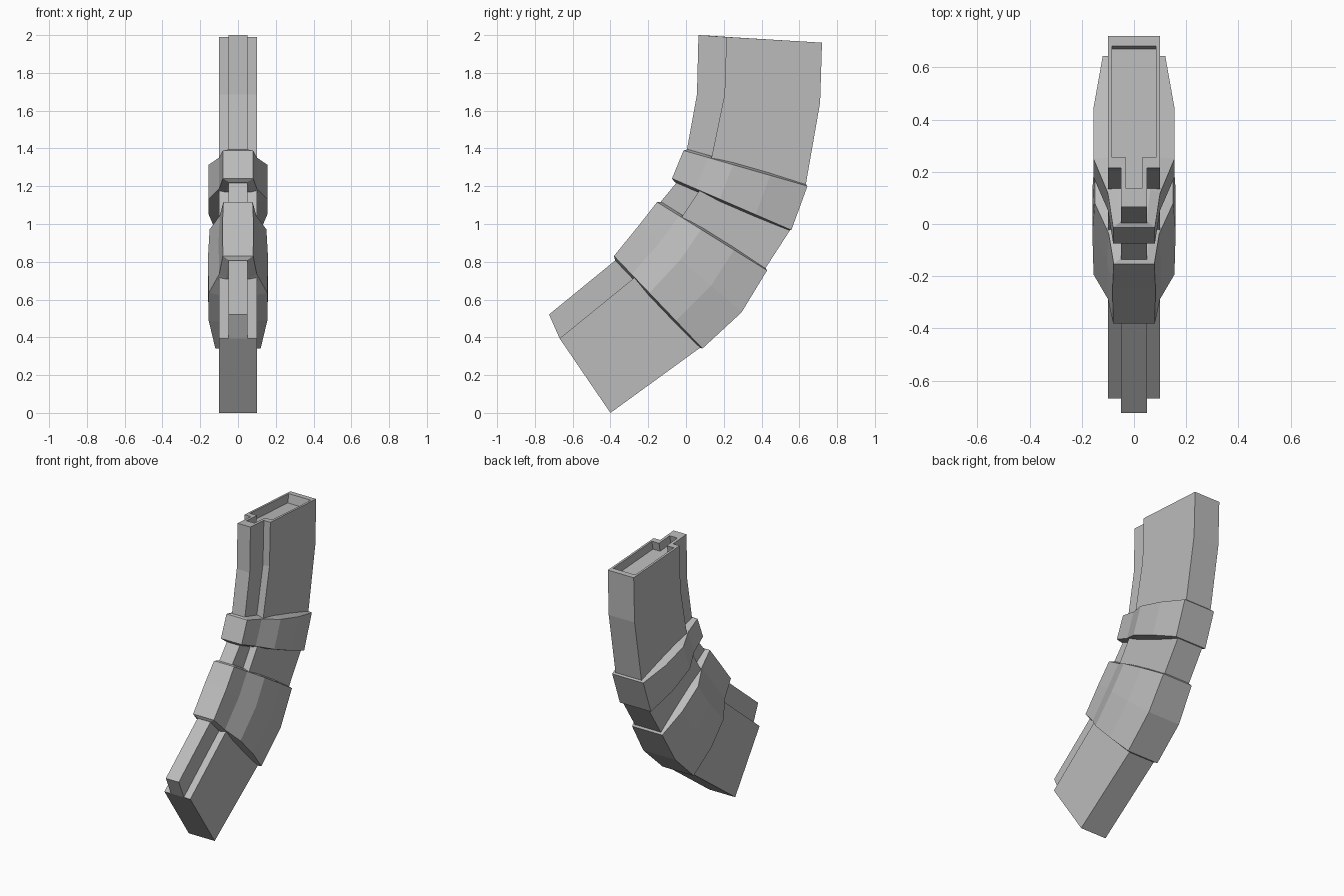
import bpy
import bmesh
from mathutils import Vector

cube = bpy.data.objects.get("Cube")
if cube:
    bpy.data.objects.remove(cube, do_unlink=True)

grey = bpy.data.materials.new("grey metal")
grey.use_nodes = True
colour = (0.5, 0.5, 0.5, 1)
grey.diffuse_color = colour
grey.node_tree.nodes["Principled BSDF"].inputs["Base Color"].default_value = colour


def loft(name, rings, caps):
    """Skin equal-length rings; caps lists index tuples closing both ends."""
    bm = bmesh.new()
    rows = [[bm.verts.new(p) for p in ring] for ring in rings]
    n = len(rows[0])
    for a, b in zip(rows, rows[1:]):
        for i in range(n):
            j = (i + 1) % n
            bm.faces.new((a[i], a[j], b[j], b[i]))
    for row in (rows[0], rows[-1]):
        for cap in caps:
            bm.faces.new([row[i] for i in cap])
    bmesh.ops.recalc_face_normals(bm, faces=bm.faces)
    mesh = bpy.data.meshes.new(name)
    bm.to_mesh(mesh)
    bm.free()
    mesh.materials.append(grey)
    obj = bpy.data.objects.new(name, mesh)
    bpy.context.collection.objects.link(obj)
    return obj


def mirrored(half):
    """Close a half outline given as (x, y, z) across x = 0."""
    return [(-x, y, z) for x, y, z in half] + half[::-1]


def body_ring(rail, front, back, rail_w=0.05, body_w=0.1):
    return mirrored([(rail_w, *rail), (rail_w, *front),
                     (body_w, *front), (body_w, *back)])


# Curved body with a narrow front rail: rail, shoulder and back of each station
stations = [
    ((-.725, .521), (-.669, .394), (-.4, 0)),
    ((-.365, .815), (-.278, .712), (.075, .345)),
    ((-.14, 1.11), (-.02, 1.04), (.42, .765)),
    ((-.045, 1.225), (.07, 1.177), (.55, .966)),
    ((.003, 1.384), (.135, 1.352), (.635, 1.214)),
    ((.058, 1.685), (.204, 1.685), (.71, 1.643)),
    ((.066, 2.0), (.214, 1.99), (.72, 1.96)),
]
rings = [body_ring(*s) for s in stations]

# Shallow recess in the top opening
lip = ((.137, 1.996), (.255, 1.988), (.682, 1.962))
floor = [(y - .012, z - .06) for y, z in lip]
rings += [body_ring(*lip, .03, .085), body_ring(*floor, .03, .085)]
loft("curved_body", rings, [(0, 1, 6, 7), (1, 2, 3, 4, 5, 6)])

# Half outline of a band: half width and fraction of the way front to back
BAND = [(.08, 0), (.1, .2), (.155, .4), (.155, .7), (.12, 1)]


def band_ring(front, back, width=1.0):
    f, b = Vector(front), Vector(back)
    return mirrored([(w * width, *f.lerp(b, t)) for w, t in BAND])


def end_ring(front, back, side):
    """Smaller ring pushed just past the band end, for a sloping rim."""
    f, b = Vector(front), Vector(back)
    chord = (b - f).normalized()
    push = Vector((-chord.y, chord.x)) * .012 * side
    return band_ring(f + chord * .02 + push, b - chord * .02 + push, .62)


def band(name, levels):
    """levels run from bottom to top as (front, back, width scale)."""
    rings = [end_ring(*levels[0][:2], -1)]
    rings += [band_ring(*level) for level in levels]
    rings.append(end_ring(*levels[-1][:2], 1))
    count = len(BAND)
    last = 2 * count - 1
    loft(name, rings, [(i, i + 1, last - i - 1, last - i) for i in range(count - 1)])


band("upper_band", [((-.074, 1.241), (.558, .968), 1),
                    ((-.013, 1.389), (.643, 1.201), 1)])
band("lower_band", [((-.381, .831), (.087, .341), 1),
                    ((-.246, .997), (.294, .532), 1.03),
                    ((-.153, 1.116), (.429, .754), .97)])
